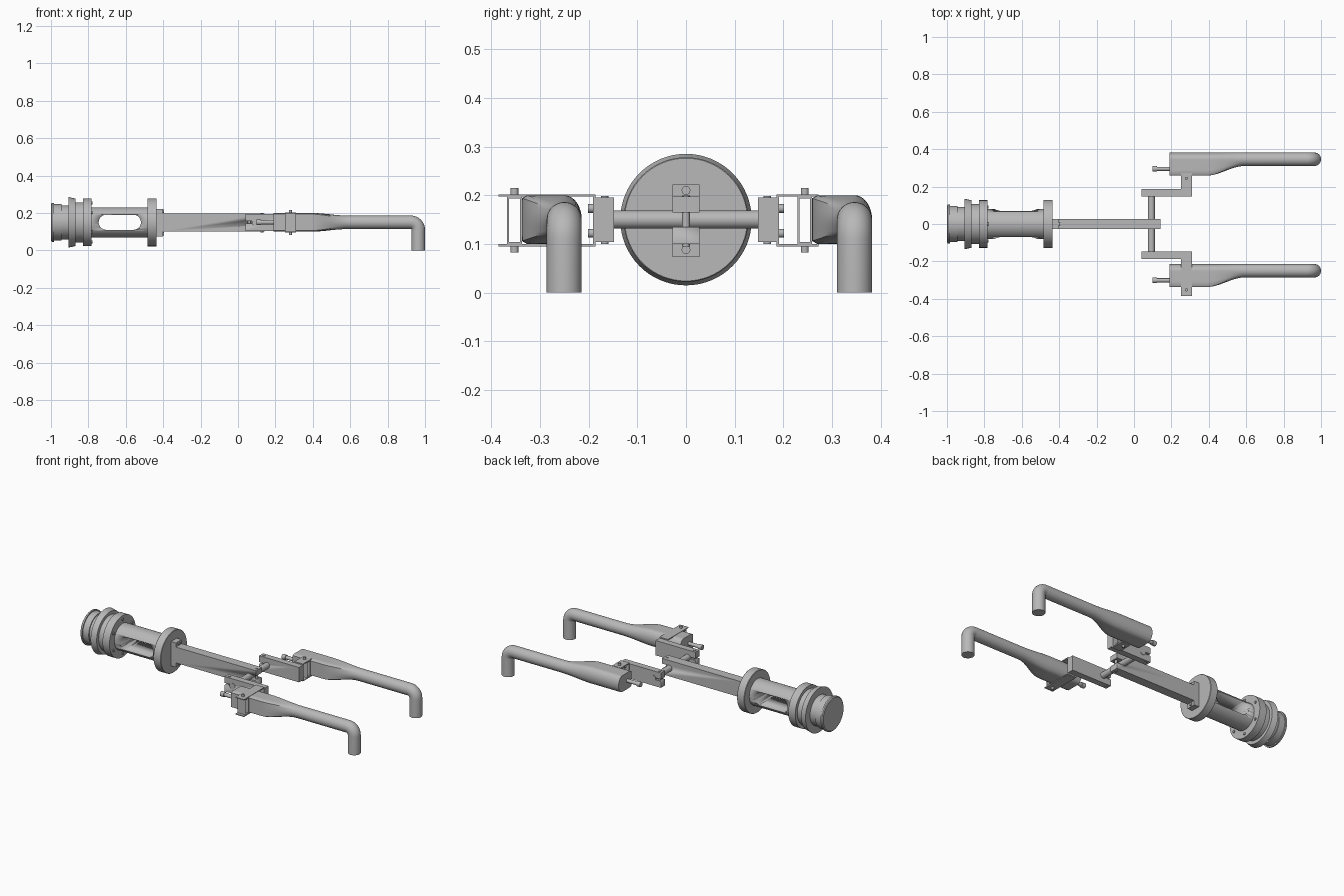
import bpy, bmesh, math
from mathutils import Matrix, Vector

cube = bpy.data.objects.get("Cube")
if cube:
    bpy.data.objects.remove(cube, do_unlink=True)

AXIS_Z = 0.15
grey = bpy.data.materials.new("machined_grey")
grey.use_nodes = True
grey.diffuse_color = (0.48, 0.48, 0.48, 1)
grey.node_tree.nodes["Principled BSDF"].inputs["Base Color"].default_value = (0.48, 0.48, 0.48, 1)


def finish(name, bm):
    bmesh.ops.recalc_face_normals(bm, faces=bm.faces)
    mesh = bpy.data.meshes.new(name)
    bm.to_mesh(mesh)
    bm.free()
    mesh.materials.append(grey)
    ob = bpy.data.objects.new(name, mesh)
    bpy.context.collection.objects.link(ob)
    bpy.ops.object.select_all(action='DESELECT')
    ob.select_set(True)
    bpy.context.view_layer.objects.active = ob
    bpy.ops.object.shade_smooth_by_angle(angle=math.radians(35))
    return ob


def box(name, x, y, z):
    """Box from (min, max) pairs."""
    bm = bmesh.new()
    size = [b - a for a, b in (x, y, z)]
    mid = [(a + b) / 2 for a, b in (x, y, z)]
    bmesh.ops.create_cube(bm, size=1, matrix=Matrix.Translation(mid) @ Matrix.Diagonal((*size, 1)))
    return finish(name, bm)


def rod(name, start, end, radius, segments=24):
    a, b = Vector(start), Vector(end)
    bm = bmesh.new()
    turn = (b - a).to_track_quat('Z', 'Y').to_matrix().to_4x4()
    bmesh.ops.create_cone(bm, cap_ends=True, segments=segments, radius1=radius, radius2=radius,
                          depth=(b - a).length, matrix=Matrix.Translation((a + b) / 2) @ turn)
    return finish(name, bm)


def loft(name, rings):
    """Skin a list of point rings and cap both ends."""
    bm = bmesh.new()
    loops = [[bm.verts.new(p) for p in ring] for ring in rings]
    n = len(loops[0])
    for lo, hi in zip(loops, loops[1:]):
        for i in range(n):
            bm.faces.new((lo[i], lo[(i + 1) % n], hi[(i + 1) % n], hi[i]))
    bm.faces.new(loops[0])
    bm.faces.new(loops[-1])
    return finish(name, bm)


def lathe(name, profile, n=64):
    """Turn (x, radius) points around the long axis."""
    turns = [2 * math.pi * i / n for i in range(n)]
    return loft(name, [[(x, r * math.cos(t), AXIS_Z + r * math.sin(t)) for t in turns]
                       for x, r in profile])


def cut(target, cutter):
    mod = target.modifiers.new("cut", 'BOOLEAN')
    mod.object = cutter
    mod.solver = 'EXACT'
    bpy.context.view_layer.objects.active = target
    bpy.ops.object.modifier_apply(modifier=mod.name)
    bpy.data.objects.remove(cutter, do_unlink=True)


# Stepped end coupling and flange
lathe("end_coupling", [(-1, .098), (-.995, .104), (-.985, .104), (-.985, .097), (-.945, .097),
                       (-.945, .091), (-.905, .091), (-.905, .135), (-.87, .127), (-.87, .107),
                       (-.83, .107), (-.83, .127), (-.783, .127)])

# Slotted barrel
barrel = lathe("slotted_barrel", [(-.79, .08), (-.48, .08)])
slot = []
for side in (-.2, .2):
    ring = []
    for i in range(32):
        t = 2 * math.pi * (i + .5) / 32
        ring.append((-.632 + math.copysign(.073, math.cos(t)) + .04 * math.cos(t), side,
                     AXIS_Z + .04 * math.sin(t)))
    slot.append(ring)
cut(barrel, loft("slot_cutter", slot))

# Front flange with mounting plate and bolts
lathe("front_flange", [(-.485, .126), (-.483, .128), (-.437, .128), (-.435, .126)])
box("beam_mount", (-.437, -.402), (-.028, .028), (.073, .222))
for z in (.088, .21):
    rod("mount_bolt", (-.41, 0, z), (-.396, 0, z), .009, 16)
for i in range(6):
    t = math.pi * (i + .5) / 3
    y, z = .104 * math.cos(t), AXIS_Z + .104 * math.sin(t)
    rod("flange_bolt", (-.79, y, z), (-.778, y, z), .008, 12)

# Main beam, split at its end around the cross rod
beam = box("main_beam", (-.41, .143), (-.028, .028), (.1, .197))
cut(beam, box("beam_split", (.09, .2), (-.1, .1), (.135, .165)))
rod("beam_clamp_bolt", (.127, 0, .095), (.127, 0, .2), .008, 12)
rod("cross_rod", (.093, -.188, AXIS_Z), (.093, .188, AXIS_Z), .0185, 32)

# Mirrored clamp blocks and U straps; the two straps differ in reach
for s, reach in ((-1, .385), (1, .272)):
    def span(a, b):
        return tuple(sorted((s * a, s * b)))
    block = box("clamp_block", (.04, .31), span(.148, .186), (.104, .195))
    cut(block, box("block_split", (0, .09), span(.1, .25), (.144, .156)))
    rod("block_clamp_bolt", (.06, s * .167, .1), (.06, s * .167, .198), .008, 12)
    box("strap_base", (.252, .31), span(.186, .191), (.095, .202))
    for z in (.095, .197):
        box("strap_arm", (.252, .31), span(.186, reach), (z, z + .005))
    for z in (.122, .173):
        rod("strap_bolt", (.28, s * .188, z), (.28, s * .201, z), .009, 12)


def section(centre, up, w, n=48):
    """Handle cross-section: flat-sided D at w = 0, round at w = 1."""
    ring = []
    for i in range(n):
        t = 2 * math.pi * (i + .5) / n
        c, k = math.cos(t), math.sin(t)
        if c > 0:
            d = Vector((.036 * c, .05 * k))
        else:
            m = max(-c, abs(k))
            d = Vector((.087 * c / m, .05 * k / m))
        d = d.lerp(Vector((.036 * c, .036 * k)), w)
        ring.append(Vector(centre) + Vector((0, d.x, 0)) + up * d.y)
    return ring


# Two identical handles with hooked ends, shifted sideways
for y in (-.25, .346):
    rings = [section((.19, y, AXIS_Z), Vector((0, 0, 1)), 0)]
    for i in range(13):
        f = i / 12
        rings.append(section((.39 + .2 * f, y, AXIS_Z), Vector((0, 0, 1)), 1 - (1 - f) ** 2 * (1 + 2 * f)))
    for i in range(11):
        a = math.pi / 2 * i / 10
        up = Vector((math.sin(a), 0, math.cos(a)))
        rings.append(section(Vector((.924, y, .11)) + up * .04, up, 1))
    rings.append(section((.964, y, 0), Vector((1, 0, 0)), 1))
    loft("hooked_handle", rings)

    # Threaded stud at the blunt end
    rod("stud", (.1, y - .051, AXIS_Z), (.2, y - .051, AXIS_Z), .011)
    rod("stud_head", (.098, y - .051, AXIS_Z), (.122, y - .051, AXIS_Z), .015)

    # Open spacer frame on the flat side, pinned through the strap
    for a in (-.117, -.091):
        box("spacer_side", (.252, .31), (y + a, y + a + .004), (.102, .197))
    for z in (.1, .193):
        box("spacer_plate", (.252, .31), (y - .117, y - .087), (z, z + .004))
    for z in ((.082, .1), (.197, .215)):
        rod("strap_pin", (.28, y - .102, z[0]), (.28, y - .102, z[1]), .008, 16)
